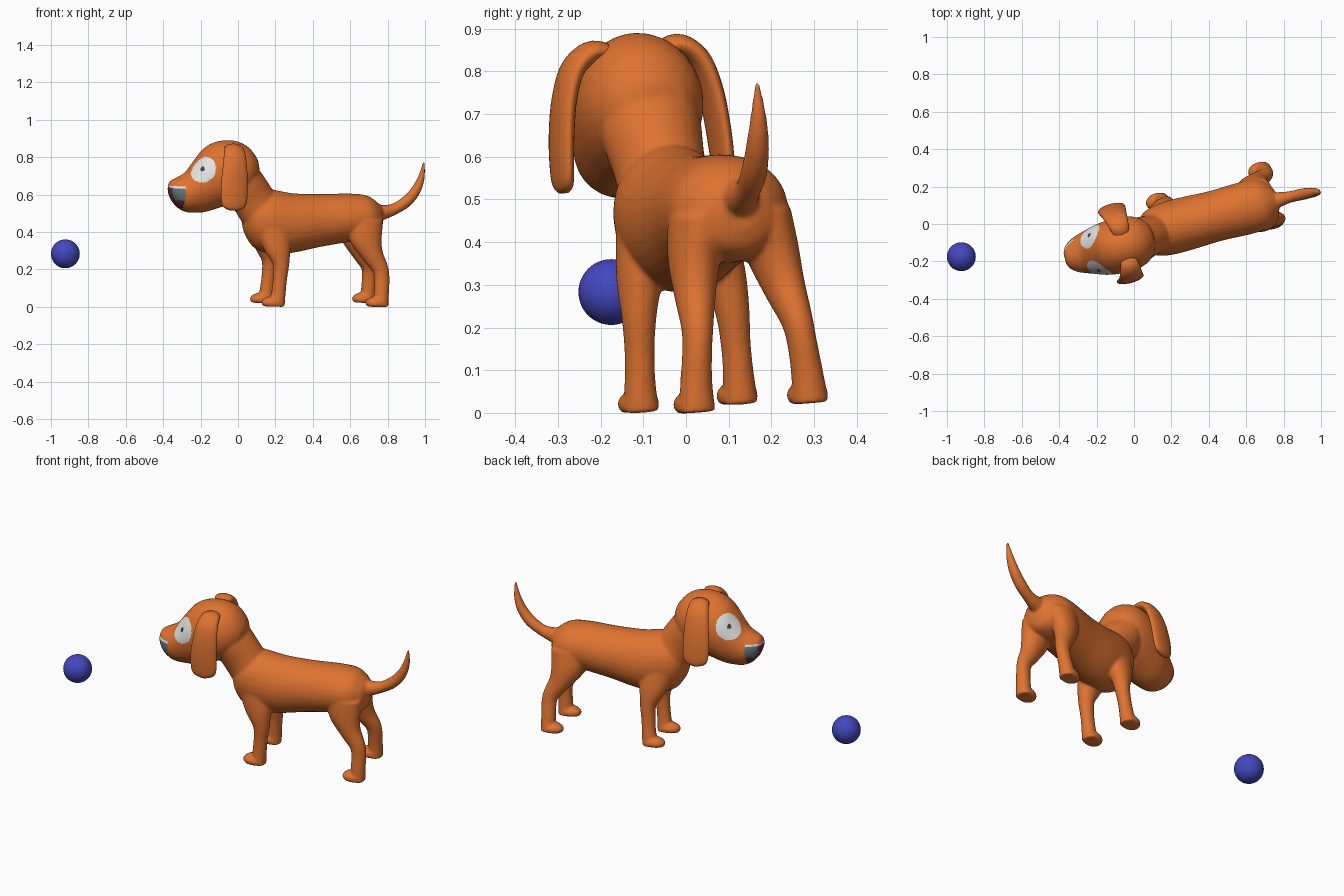
import bpy, bmesh, math
from mathutils import Matrix, Vector

if "Cube" in bpy.data.objects:
    bpy.data.objects.remove(bpy.data.objects["Cube"])


def material(name, rgb):
    m = bpy.data.materials.new(name)
    m.diffuse_color = (*rgb, 1)
    m.use_nodes = True
    m.node_tree.nodes["Principled BSDF"].inputs["Base Color"].default_value = m.diffuse_color
    return m


ORANGE = material("orange fur", (0.73, 0.17, 0.03))
WHITE = material("white", (0.78, 0.78, 0.78))
DARK = material("dark grey", (0.06, 0.06, 0.06))
GREY = material("mouth grey", (0.12, 0.18, 0.18))
MAROON = material("mouth maroon", (0.17, 0.02, 0.05))
BLUE = material("ball blue", (0.055, 0.065, 0.52))

# The dog is modelled along its own x axis (nose at -x), then turned and leaned slightly
POSE = (Matrix.Translation((0, -0.077, 0.002)) @ Matrix.Rotation(math.radians(15), 4, 'Z')
        @ Matrix.Translation((0, 0.04, 0)) @ Matrix.Rotation(0.08, 4, 'X'))


def spline(stations, steps=5):
    """Catmull-Rom through stations (x, y, z, side radius, other radius)."""
    P = [stations[0]] + list(stations) + [stations[-1]]
    out = []
    for i in range(1, len(P) - 2):
        a, b, c, d = P[i - 1:i + 3]
        for s in range(steps):
            t = s / steps
            out.append([0.5 * (2 * q + (r - p) * t + (2 * p - 5 * q + 4 * r - w) * t * t
                               + (3 * q - p - 3 * r + w) * t ** 3)
                        for p, q, r, w in zip(a, b, c, d)])
    out.append(list(stations[-1]))
    return out


def tube(bm, stations, side=(0, 1, 0), axis=None, n=28):
    """Closed loft with elliptical rings; rings follow the path unless axis is fixed."""
    pts = spline(stations)
    side = Vector(side)
    rings = []
    for i, p in enumerate(pts):
        if axis:
            t = Vector(axis)
        else:
            t = Vector(pts[min(i + 1, len(pts) - 1)][:3]) - Vector(pts[max(i - 1, 0)][:3])
            t.normalize()
        up = t.cross(side).normalized()
        c = Vector(p[:3])
        ring = []
        for k in range(n):
            a = 2 * math.pi * k / n
            ring.append(bm.verts.new(c + side * math.cos(a) * max(p[3], .002)
                                     + up * math.sin(a) * max(p[4], .002)))
        rings.append(ring)
    for r0, r1 in zip(rings, rings[1:]):
        for k in range(n):
            bm.faces.new((r0[k], r0[(k + 1) % n], r1[(k + 1) % n], r1[k]))
    bm.faces.new(rings[0])
    bm.faces.new(rings[-1])


def finish(bm, name, mat):
    bmesh.ops.recalc_face_normals(bm, faces=bm.faces[:])
    me = bpy.data.meshes.new(name)
    bm.to_mesh(me)
    bm.free()
    me.materials.append(mat)
    me.polygons.foreach_set("use_smooth", [True] * len(me.polygons))
    ob = bpy.data.objects.new(name, me)
    bpy.context.collection.objects.link(ob)
    return ob


def paw(bm, x, y):
    r = bmesh.ops.create_uvsphere(bm, u_segments=24, v_segments=14, radius=1)
    for v in r["verts"]:
        v.co = Vector((x + v.co.x * 0.064, y + v.co.y * 0.048, max(0.010, 0.03 + v.co.z * 0.034)))


bm = bmesh.new()
# torso
torso = [(.795, .48, .04, .05), (.772, .468, .09, .088), (.71, .475, .135, .12),
         (.61, .475, .142, .13), (.45, .46, .137, .142), (.30, .447, .143, .16),
         (.18, .455, .142, .172), (.10, .465, .125, .155), (.055, .47, .09, .105),
         (.032, .465, .04, .05)]
tube(bm, [(x, 0, z, a, b) for x, z, a, b in torso], axis=(1, 0, 0))
# neck
tube(bm, [(.16, 0, .45, .115, .11), (.085, 0, .57, .108, .115),
          (.01, 0, .69, .12, .105), (-.04, 0, .76, .08, .08)])
# head and snout
head = [(.105, .73, .03, .04), (.088, .73, .08, .078), (.04, .728, .125, .133),
        (-.03, .722, .146, .167), (-.12, .705, .147, .18), (-.19, .677, .137, .172),
        (-.24, .645, .122, .143), (-.29, .614, .106, .108), (-.335, .612, .088, .083),
        (-.37, .624, .06, .054), (-.385, .633, .03, .025)]
tube(bm, [(x, 0, z, a, b) for x, z, a, b in head], axis=(1, 0, 0))
# tail
tube(bm, [(.72, 0, .495, .05, .05), (.79, 0, .503, .043, .043), (.86, 0, .52, .031, .031),
          (.93, 0, .562, .031, .031), (.98, 0, .62, .028, .027), (1.01, 0, .69, .02, .019),
          (1.024, 0, .775, .006, .006)])
# legs and paws
for s in (-1, 1):
    front = [(.17, .07, .46, .065, .10), (.195, .097, .33, .056, .075), (.213, .112, .24, .042, .046),
             (.208, .117, .15, .035, .038), (.20, .12, .07, .037, .039), (.195, .12, .010, .043, .04)]
    hind = [(.68, .08, .47, .064, .10), (.685, .093, .38, .062, .09), (.718, .107, .29, .05, .06),
            (.762, .12, .21, .038, .044), (.77, .128, .15, .035, .041), (.767, .135, .08, .038, .04),
            (.767, .138, .010, .043, .038)]
    for leg in (front, hind):
        tube(bm, [(x, s * y, z, a, b) for x, y, z, a, b in leg])
    paw(bm, .172, s * .12)
    paw(bm, .742, s * .138)

# blend everything into one smooth skin
tmp = finish(bm, "dog_body", ORANGE)
rm = tmp.modifiers.new("skin", 'REMESH')
rm.mode = 'VOXEL'
rm.voxel_size = 0.006
sm = tmp.modifiers.new("smooth", 'SMOOTH')
sm.factor = 0.5
sm.iterations = 14
bpy.context.view_layer.update()
skin = bpy.data.meshes.new_from_object(tmp.evaluated_get(bpy.context.evaluated_depsgraph_get()))
tmp.modifiers.clear()
tmp.data = skin
skin.materials.clear()
for m in (ORANGE, WHITE, DARK, GREY, MAROON):
    skin.materials.append(m)

# painted eyes and mouth
eye = Vector((-.225, .097, .743))
for p in skin.polygons:
    p.use_smooth = True
    c = p.center
    d = (Vector((c.x, abs(c.y), c.z)) - eye).length
    idx = 0
    if d < .014:
        idx = 2
    elif d < .073:
        idx = 1
    elif c.x < -.318 and .53 < c.z < .648:
        if c.z > .638:
            idx = 1
        else:
            idx = 4 if abs(c.y) < .045 or c.z < .575 else 3
    p.material_index = idx
skin.transform(POSE)

# ears
ear = [(-.06, .04, .835, .035, .018), (-.06, .10, .856, .05, .025), (-.065, .15, .822, .06, .026),
       (-.07, .177, .75, .068, .025), (-.075, .19, .66, .074, .024), (-.075, .195, .58, .071, .022),
       (-.075, .195, .545, .055, .019), (-.075, .195, .53, .02, .01)]
for s, name in ((-1, "near_ear"), (1, "far_ear")):
    bm = bmesh.new()
    tube(bm, [(x, s * y, z, a, b) for x, y, z, a, b in ear], side=(1, 0, 0))
    finish(bm, name, ORANGE).data.transform(POSE)

# ball
bm = bmesh.new()
bmesh.ops.create_uvsphere(bm, u_segments=40, v_segments=24, radius=.077)
finish(bm, "ball", BLUE).data.transform(Matrix.Translation((-.923, -.175, .283)))
